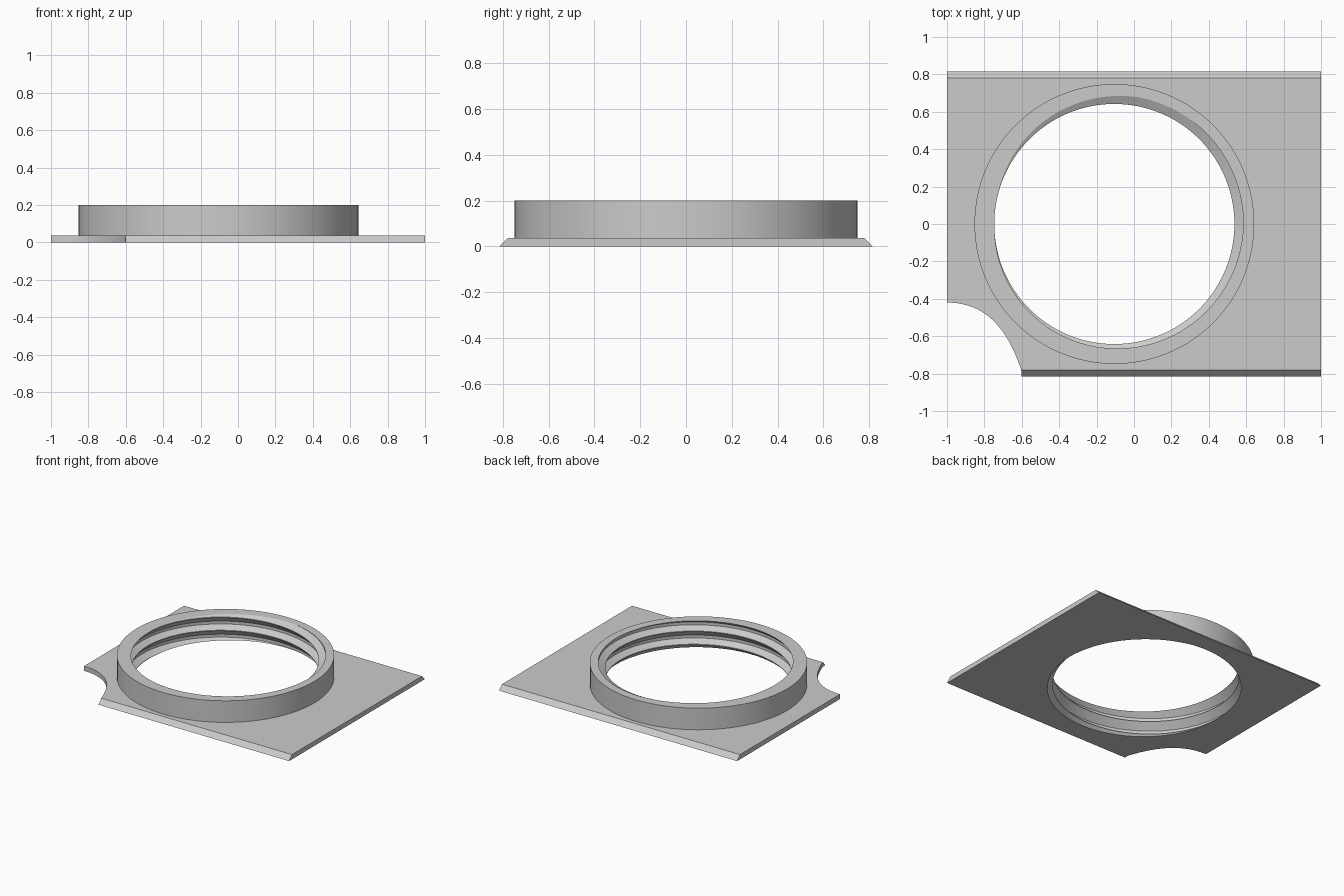
import bpy
import bmesh
import math
from mathutils import Vector

cube = bpy.data.objects.get("Cube")
if cube:
    bpy.data.objects.remove(cube, do_unlink=True)

CENTRE_X = -0.105
RING_R, RING_TOP = 0.748, 0.2
PLATE_TOP = 0.036
PITCH, SEGMENTS = 0.1, 128

grey = bpy.data.materials.new("light_grey")
grey.use_nodes = True
grey.diffuse_color = (0.6, 0.6, 0.6, 1)
grey.node_tree.nodes["Principled BSDF"].inputs["Base Color"].default_value = grey.diffuse_color


def make_object(name, bm):
    bmesh.ops.recalc_face_normals(bm, faces=bm.faces)
    mesh = bpy.data.meshes.new(name)
    bm.to_mesh(mesh)
    bm.free()
    mesh.materials.append(grey)
    obj = bpy.data.objects.new(name, mesh)
    bpy.context.collection.objects.link(obj)
    return obj


def extrude(name, points, offset):
    """Closed outline pushed along a vector."""
    bm = bmesh.new()
    face = bm.faces.new([bm.verts.new(p) for p in points])
    grown = bmesh.ops.extrude_face_region(bm, geom=[face])["geom"]
    verts = [v for v in grown if isinstance(v, bmesh.types.BMVert)]
    bmesh.ops.translate(bm, verts=verts, vec=offset)
    return make_object(name, bm)


def boolean(target, tool, operation):
    mod = target.modifiers.new(operation.lower(), "BOOLEAN")
    mod.operation, mod.object, mod.solver = operation, tool, "EXACT"
    bpy.context.view_layer.objects.active = target
    bpy.ops.object.modifier_apply(modifier=mod.name)
    bpy.data.objects.remove(tool, do_unlink=True)


def thread_core():
    """Helical surface trimmed to a closed plug."""
    # fraction of one pitch upward, radius
    profile = [(0.03, 0.642), (0.28, 0.69), (0.5, 0.69), (0.99, 0.642)]
    bm = bmesh.new()
    rows = []
    for k in range(-3, 5):
        for frac, radius in profile:
            row = []
            for i in range(SEGMENTS + 1):
                turn = i / SEGMENTS
                a = math.pi + math.tau * turn
                z = RING_TOP + PITCH * (k - 1 + frac + turn)
                row.append(bm.verts.new((CENTRE_X + radius * math.cos(a),
                                         radius * math.sin(a), z)))
            rows.append(row)
    for low, high in zip(rows, rows[1:]):
        for i in range(SEGMENTS):
            bm.faces.new((low[i], low[i + 1], high[i + 1], high[i]))
    bmesh.ops.remove_doubles(bm, verts=bm.verts, dist=1e-5)
    # trim both ends beyond the body and cap them
    for z, side in ((-0.043, -1), (RING_TOP + 0.043, 1)):
        geom = bm.verts[:] + bm.edges[:] + bm.faces[:]
        bmesh.ops.bisect_plane(bm, geom=geom, plane_co=(0, 0, z),
                               plane_no=(0, 0, side), clear_outer=True)
        rim = [e for e in bm.edges if e.is_boundary
               and all(abs(v.co.z - z) < 1e-4 for v in e.verts)]
        bmesh.ops.contextual_create(bm, geom=rim)
    return make_object("thread_core", bm)


# Plate with bevelled front and back edges
section = [(-0.815, 0), (0.815, 0), (0.78, PLATE_TOP), (-0.78, PLATE_TOP)]
body = extrude("threaded_mounting_plate", [(-1, y, z) for y, z in section], (2, 0, 0))

# Curved notch in the front right corner
start, pull_a, pull_b, end = [Vector(p) for p in
                              ((-1, -0.42), (-0.8, -0.42), (-0.68, -0.55), (-0.603, -0.78))]
notch = [(-1.1, -0.42, -0.1)]
for i in range(25):
    t = i / 24
    p = ((1 - t) ** 3 * start + 3 * t * (1 - t) ** 2 * pull_a
         + 3 * t * t * (1 - t) * pull_b + t ** 3 * end)
    notch.append((p.x, p.y, -0.1))
notch += [(-0.597, -0.9, -0.1), (-1.1, -0.9, -0.1)]
boolean(body, extrude("notch_cutter", notch, (0, 0, 0.3)), "DIFFERENCE")

# Raised round collar
circle = [(CENTRE_X + RING_R * math.cos(math.tau * i / SEGMENTS),
           RING_R * math.sin(math.tau * i / SEGMENTS), PLATE_TOP / 2) for i in range(SEGMENTS)]
boolean(body, extrude("collar", circle, (0, 0, RING_TOP - PLATE_TOP / 2)), "UNION")

# Threaded bore
boolean(body, thread_core(), "DIFFERENCE")

bpy.ops.object.select_all(action="DESELECT")
body.select_set(True)
bpy.context.view_layer.objects.active = body
bpy.ops.object.shade_smooth_by_angle(angle=math.radians(20))
